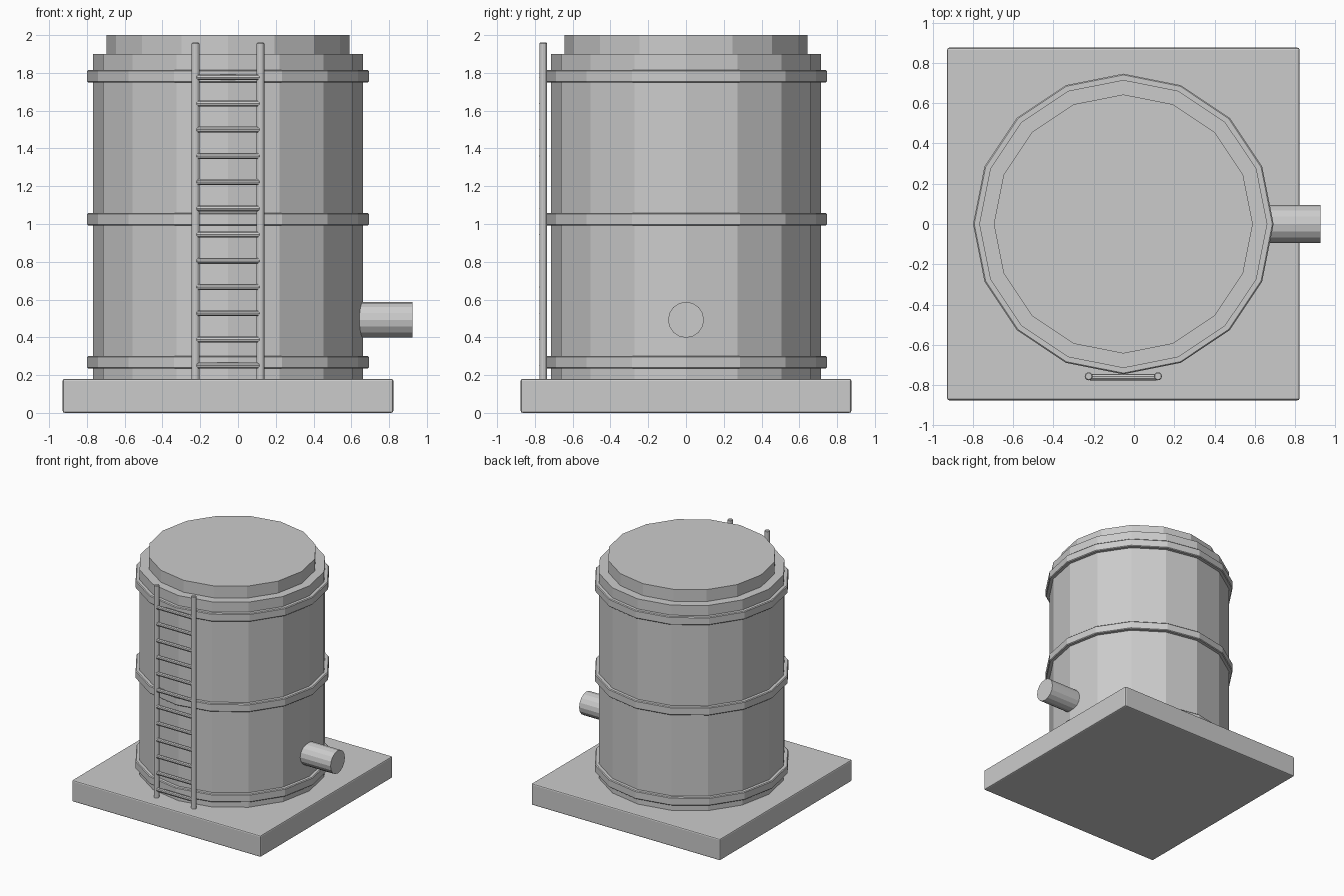
import bpy
from math import pi

if "Cube" in bpy.data.objects:
    bpy.data.objects.remove(bpy.data.objects["Cube"])

CX = -0.053   # tank axis
SIDES = 16


def bevel(ob, width, segments=1):
    mod = ob.modifiers.new("edge_bevel", 'BEVEL')
    mod.width = width
    mod.segments = segments
    mod.limit_method = 'ANGLE'
    mod.angle_limit = pi / 4


def drum(name, radius, z0, z1, x=CX, y=0.0, sides=SIDES):
    # upright cylinder with a corner pointing along x
    bpy.ops.mesh.primitive_cylinder_add(
        vertices=sides, radius=radius, depth=z1 - z0, location=(x, y, (z0 + z1) / 2))
    ob = bpy.context.object
    ob.name = name
    return ob


def bar_x(name, radius, x0, x1, y, z, sides):
    # cylinder lying along x
    bpy.ops.mesh.primitive_cylinder_add(
        vertices=sides, radius=radius, depth=x1 - x0,
        location=((x0 + x1) / 2, y, z), rotation=(0, pi / 2, 0))
    ob = bpy.context.object
    ob.name = name
    return ob


# base slab
bpy.ops.mesh.primitive_cube_add(size=1, location=(CX, 0, 0.09))
base = bpy.context.object
base.name = "base_slab"
base.scale = (1.75, 1.75, 0.18)
bpy.ops.object.transform_apply(location=False, rotation=False, scale=True)
bevel(base, 0.01, 2)

# tank body and lid
drum("tank_body", 0.715, 0.17, 1.9)
drum("tank_lid", 0.643, 1.88, 2.0)

# reinforcing bands
for i, z in enumerate((0.268, 1.025, 1.782)):
    band = drum(f"tank_band_{i + 1}", 0.746, z - 0.034, z + 0.034)
    bevel(band, 0.006)

# outlet pipe
bar_x("outlet_pipe", 0.095, 0.45, 0.925, 0, 0.493, 16)

# ladder rails
for side, x in (("left", -0.225), ("right", 0.119)):
    rail = drum(f"ladder_rail_{side}", 0.02, 0.17, 1.96, x, -0.756, 12)
    bevel(rail, 0.004)

# ladder rungs
for i in range(12):
    rung = bar_x(f"ladder_rung_{i + 1}", 0.0165, -0.222, 0.116, -0.761,
                 0.25 + i * 0.1388, 10)
    bevel(rung, 0.005)
